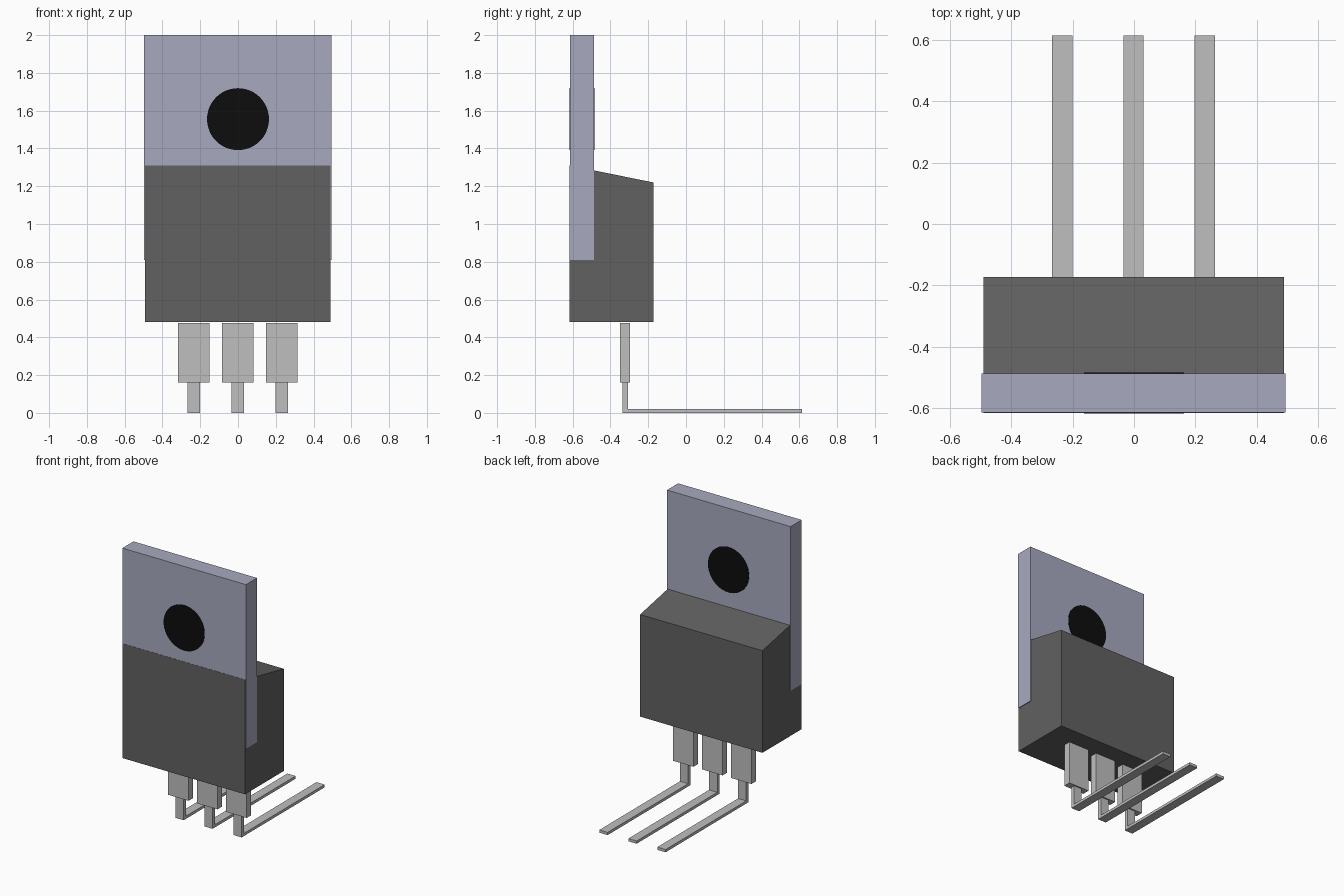
import bpy
import bmesh
from math import pi

if "Cube" in bpy.data.objects:
    bpy.data.objects.remove(bpy.data.objects["Cube"], do_unlink=True)


def material(name, rgb):
    m = bpy.data.materials.new(name)
    m.use_nodes = True
    m.diffuse_color = (*rgb, 1)
    m.node_tree.nodes["Principled BSDF"].inputs["Base Color"].default_value = (*rgb, 1)
    return m


metal = material("bluish metal", (0.39, 0.40, 0.52))
plastic = material("dark plastic", (0.12, 0.12, 0.12))
silver = material("silver lead", (0.52, 0.52, 0.52))
black = material("black", (0.004, 0.004, 0.004))


def extrude_profile(name, profile, x0, x1, mat):
    """Sweep a closed (y, z) outline along x."""
    bm = bmesh.new()
    face = bm.faces.new([bm.verts.new((x0, y, z)) for y, z in profile])
    swept = bmesh.ops.extrude_face_region(bm, geom=[face])["geom"]
    moved = [v for v in swept if isinstance(v, bmesh.types.BMVert)]
    bmesh.ops.translate(bm, verts=moved, vec=(x1 - x0, 0, 0))
    bmesh.ops.recalc_face_normals(bm, faces=bm.faces)
    mesh = bpy.data.meshes.new(name)
    bm.to_mesh(mesh)
    bm.free()
    mesh.materials.append(mat)
    ob = bpy.data.objects.new(name, mesh)
    bpy.context.collection.objects.link(ob)
    return ob


def rect(y0, y1, z0, z1):
    return [(y0, z0), (y1, z0), (y1, z1), (y0, z1)]


FRONT, PLATE_BACK, BODY_BACK = -0.615, -0.488, -0.173

# Mounting plate
extrude_profile("mounting_plate", rect(FRONT, PLATE_BACK, 0.81, 2.0), -0.497, 0.494, metal)

# Plastic body with sloping top, a hair proud of the plate at the front
extrude_profile("body", [(FRONT - 0.002, 0.48), (BODY_BACK, 0.48),
                         (BODY_BACK, 1.22), (FRONT - 0.002, 1.31)], -0.492, 0.489, plastic)

# Mounting hole, a dark plug showing on both faces of the plate
bpy.ops.mesh.primitive_cylinder_add(
    vertices=48, radius=0.164, depth=PLATE_BACK - FRONT + 0.006,
    location=(0, (FRONT + PLATE_BACK) / 2, 1.555), rotation=(pi / 2, 0, 0))
hole = bpy.context.object
hole.name = "mounting_hole"
hole.data.materials.append(black)
bpy.ops.object.shade_smooth_by_angle()

# Leads: wide shoulder, then a thin bent leg running backward
bent_leg = [(-0.335, 0), (0.615, 0), (0.615, 0.02), (-0.308, 0.02),
            (-0.308, 0.16), (-0.335, 0.16)]
for side, x in (("right", -0.234), ("middle", -0.002), ("left", 0.231)):
    extrude_profile(side + "_lead_shoulder", rect(-0.35, -0.297, 0.16, 0.475),
                    x - 0.083, x + 0.083, silver)
    extrude_profile(side + "_lead_leg", bent_leg, x - 0.033, x + 0.033, silver)
